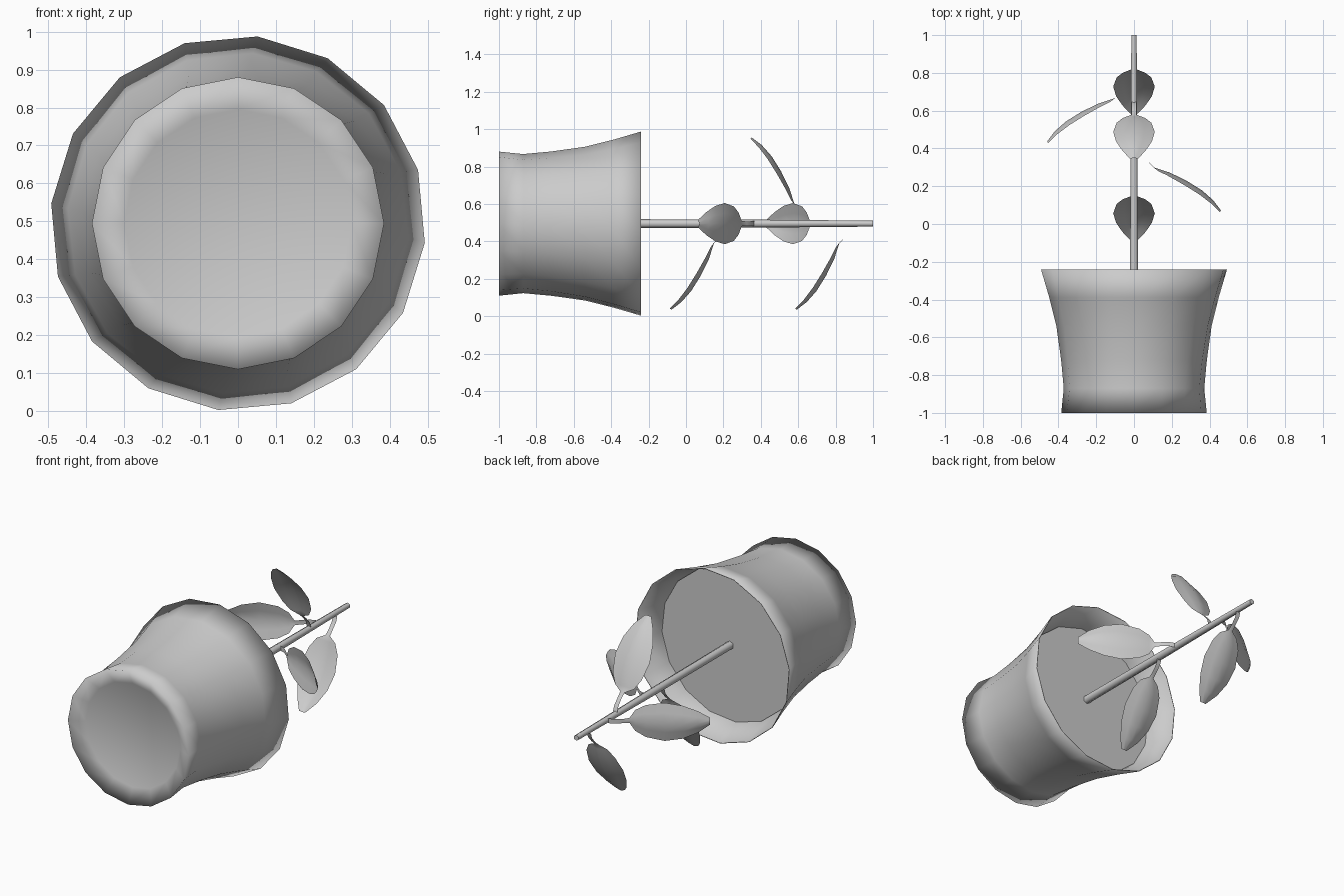
import bpy, bmesh, math
from math import sin, cos, pi, radians

if "Cube" in bpy.data.objects:
    bpy.data.objects.remove(bpy.data.objects["Cube"])

CZ = 0.495      # height of the pot / stem axis
N = 16          # sides of the pot


def make_object(name, bm, angle=40):
    me = bpy.data.meshes.new(name)
    bm.to_mesh(me)
    bm.free()
    ob = bpy.data.objects.new(name, me)
    bpy.context.collection.objects.link(ob)
    ob.location.z = CZ
    bpy.ops.object.select_all(action='DESELECT')
    ob.select_set(True)
    bpy.context.view_layer.objects.active = ob
    bpy.ops.object.shade_smooth_by_angle(angle=radians(angle))
    return ob


def ring(bm, r, y, n, twist=0):
    t = radians(twist)
    return [bm.verts.new((r * sin(2 * pi * i / n + t), y, r * cos(2 * pi * i / n + t)))
            for i in range(n)]


def lathe(name, profile, n, cap_start=False, cap_end=False, angle=40):
    # profile rows: radius, y, twist in degrees
    bm = bmesh.new()
    rings = [ring(bm, r, y, n, t) for r, y, t in profile]
    for a, b in zip(rings, rings[1:]):
        for i in range(n):
            j = (i + 1) % n
            bm.faces.new((a[i], a[j], b[j], b[i]))
    if cap_start:
        bm.faces.new(rings[0])
    if cap_end:
        bm.faces.new(rings[-1])
    bmesh.ops.recalc_face_normals(bm, faces=bm.faces)
    return make_object(name, bm, angle)


# Pot: recessed base, rounded foot, flared wall, thin rim, inner wall
lathe("pot", [(0.30, -0.96, 0), (0.385, -1.0, 0),
              (0.372, -0.87, 1), (0.386, -0.72, 2), (0.412, -0.54, 4),
              (0.45, -0.39, 5), (0.495, -0.24, 6), (0.491, -0.24, 6),
              (0.441, -0.39, 5), (0.405, -0.54, 4), (0.379, -0.72, 2)],
      N, cap_start=True, angle=130)

# Soil disc inside the pot
lathe("soil", [(0.435, -0.40, 5)], N, cap_end=True)

# Tapered stem
lathe("stem", [(0.024, -0.40, 0), (0.022, 0.3, 0), (0.016, 1.0, 0)],
      6, cap_start=True, cap_end=True, angle=70)

# Leaf and flat stalk: distance from stem, drop along y, half width, fold depth
LEAF = [(0.015, -0.065, 0.014, 0), (0.045, -0.055, 0.013, 0), (0.08, -0.025, 0.012, 0),
        (0.105, 0.0, 0.014, 0.002), (0.135, 0.01, 0.06, 0.012), (0.19, 0.028, 0.092, 0.02),
        (0.28, 0.072, 0.11, 0.026), (0.36, 0.122, 0.095, 0.026),
        (0.42, 0.175, 0.062, 0.02), (0.46, 0.228, 0.02, 0.01)]


def leaf(name, y0, angle):
    bm = bmesh.new()
    rows = []
    for r, drop, w, k in LEAF:
        # both halves fold down from the midrib
        rows.append([bm.verts.new((u * w, y0 - drop - 0.8 * k * abs(u), r - 0.6 * k * abs(u)))
                     for u in (-1, -0.5, 0, 0.5, 1)])
    for a, b in zip(rows, rows[1:]):
        for i in range(4):
            bm.faces.new((a[i], a[i + 1], b[i + 1], b[i]))
    bmesh.ops.recalc_face_normals(bm, faces=bm.faces)
    ob = make_object(name, bm, 60)
    ob.rotation_euler.y = angle


# Five leaves spiralling along the stem (start y, turn around the stem)
for i, (y0, deg) in enumerate([(0.15, 180), (0.30, 90), (0.58, 0), (0.665, -90), (0.82, 180)]):
    leaf("leaf_%d" % (i + 1), y0, radians(deg))
